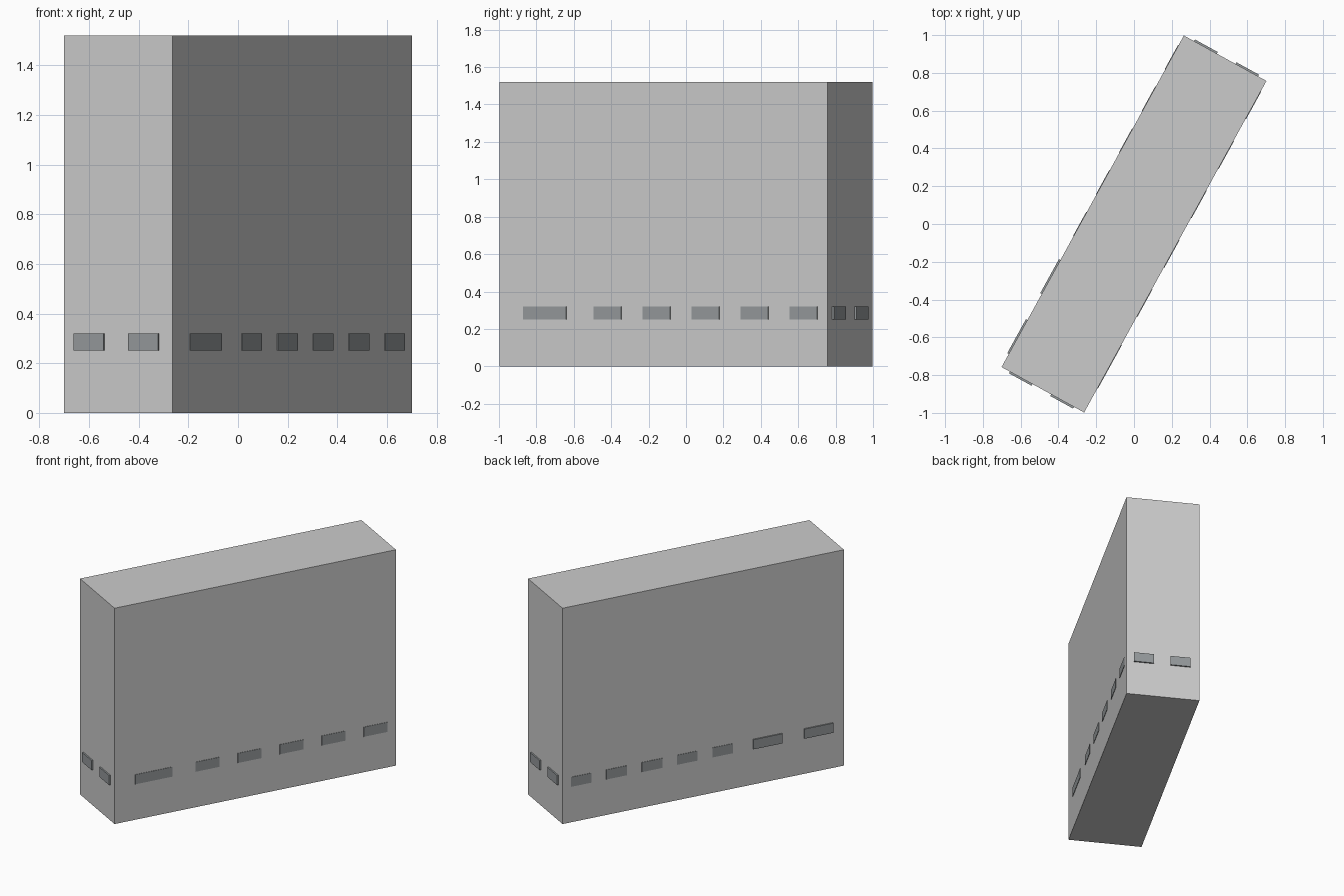
import bpy, math
from mathutils import Matrix, Vector

if "Cube" in bpy.data.objects:
    bpy.data.objects.remove(bpy.data.objects["Cube"])

ANGLE = math.atan2(1.755, 0.965)   # plan direction of the long side
L, W, H = 2.003, 0.499, 1.521
Z0, Z1 = 0.251, 0.319              # window band
TURN = Matrix.Rotation(ANGLE, 4, 'Z')

glass = bpy.data.materials.new("dark_glass")
glass.diffuse_color = (0.3, 0.32, 0.33, 1)
glass.use_nodes = True
glass.node_tree.nodes["Principled BSDF"].inputs["Base Color"].default_value = glass.diffuse_color


def box(name, size, centre, spin=0.0, mat=None):
    bpy.ops.mesh.primitive_cube_add(size=1)
    ob = bpy.context.object
    ob.name = name
    m = (TURN @ Matrix.Rotation(spin, 4, 'Z')
         @ Matrix.Translation(Vector(centre)) @ Matrix.Diagonal((*size, 1)))
    ob.data.transform(m)
    if mat:
        ob.data.materials.append(mat)
    return ob


def window_row(name, spans, face_dist, spin, proud):
    # spans run left to right along a wall facing local -y after the spin
    for i, (a, b) in enumerate(spans):
        depth = proud + 0.01
        box(f"{name}_{i + 1}", (b - a, depth, Z1 - Z0),
            ((a + b) / 2, -face_dist - proud + depth / 2, (Z0 + Z1) / 2),
            spin, glass)


# main block
box("building_block", (L, W, H), (0, 0, H / 2))

# long wall facing front right
window_row("right_wide_window", [(-0.855, -0.592)], W / 2, 0, 0.003)
window_row("right_window", [(-0.425 + 0.299 * i, -0.257 + 0.299 * i) for i in range(5)],
           W / 2, 0, 0.003)

# long wall facing back left
window_row("left_window", [(-0.943 + 0.252 * i, -0.797 + 0.252 * i) for i in range(5)],
           W / 2, math.pi, 0.003)
window_row("left_wide_window", [(0.355, 0.56), (0.717, 0.922)], W / 2, math.pi, 0.009)

# short end walls
for name, spin in (("front_end_window", -math.pi / 2), ("back_end_window", math.pi / 2)):
    window_row(name, [(-0.199, -0.062), (0.05, 0.188)], L / 2, spin, 0.01)
